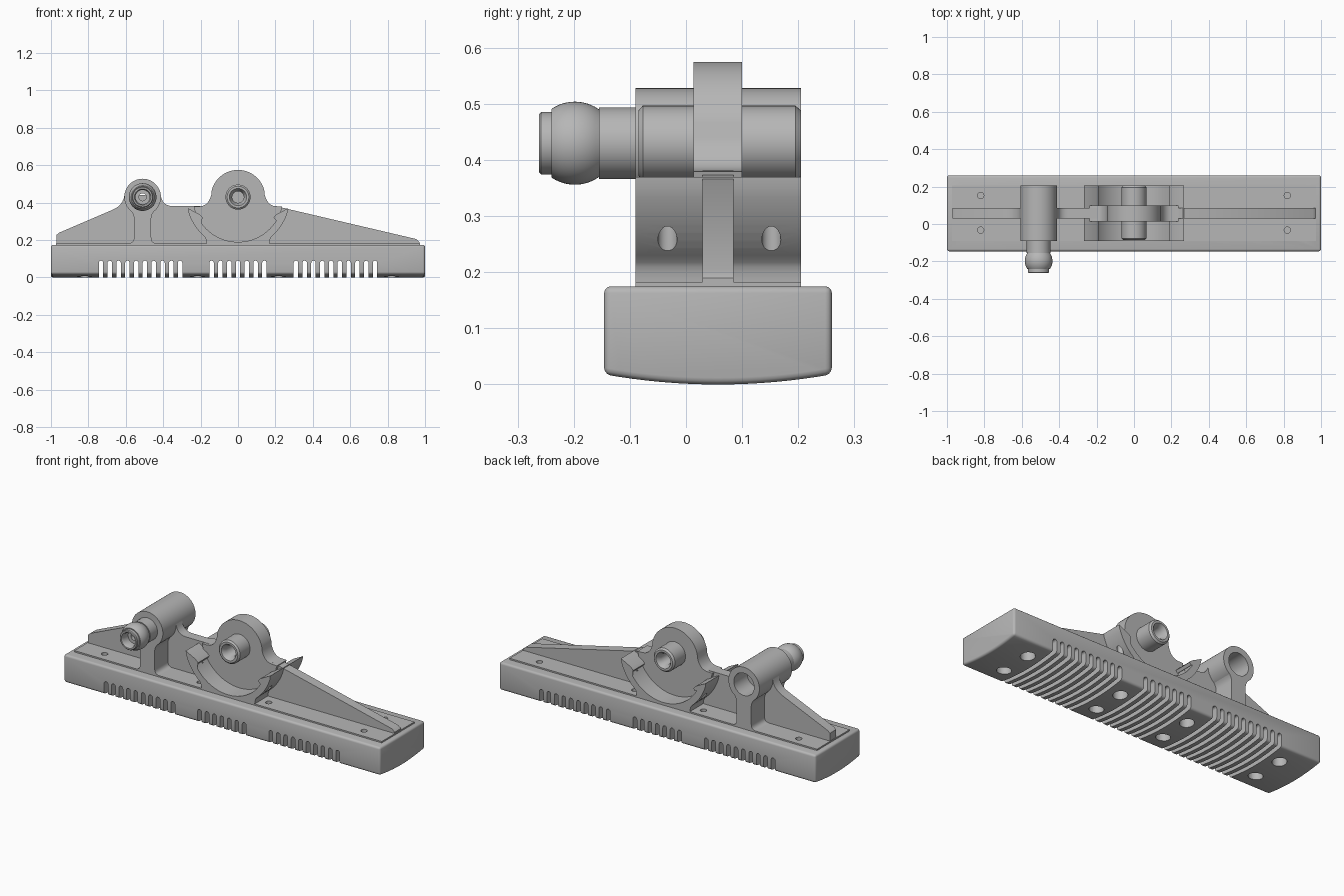
import bpy, bmesh
from math import sin, cos, pi, radians, sqrt

old = bpy.data.objects.get("Cube")
if old:
    bpy.data.objects.remove(old, do_unlink=True)

grey = bpy.data.materials.new("plain grey")
grey.use_nodes = True
grey.diffuse_color = (0.47, 0.47, 0.47, 1)
grey.node_tree.nodes["Principled BSDF"].inputs["Base Color"].default_value = grey.diffuse_color

MID = 0.057              # middle of the base across y
PIVOT = (0.0, 0.43)      # axle centre in x, z
HUB = (-0.51, 0.43)      # stud centre in x, z
BACK, FRONT = 0.205, -0.09


def make(name, bm):
    bmesh.ops.recalc_face_normals(bm, faces=bm.faces)
    mesh = bpy.data.meshes.new(name)
    bm.to_mesh(mesh)
    bm.free()
    mesh.materials.append(grey)
    ob = bpy.data.objects.new(name, mesh)
    bpy.context.collection.objects.link(ob)
    return ob


def add_prism(bm, points, y0, y1):
    """Extrude an x, z outline along y."""
    face = bm.faces.new([bm.verts.new((x, y0, z)) for x, z in points])
    out = bmesh.ops.extrude_face_region(bm, geom=[face])["geom"]
    moved = [v for v in out if isinstance(v, bmesh.types.BMVert)]
    bmesh.ops.translate(bm, verts=moved, vec=(0, y1 - y0, 0))


def prism(name, points, y0, y1):
    bm = bmesh.new()
    add_prism(bm, points, y0, y1)
    return make(name, bm)


def lathe(name, profile, centre, steps=48):
    """Spin a closed y, radius outline about an axis along y."""
    bm = bmesh.new()
    rings = []
    for i in range(steps):
        a = 2 * pi * i / steps
        rings.append([bm.verts.new((centre[0] + r * cos(a), y, centre[1] + r * sin(a)))
                      for y, r in profile])
    n = len(profile)
    for i in range(steps):
        p, q = rings[i], rings[(i + 1) % steps]
        for j in range(n):
            k = (j + 1) % n
            bm.faces.new((p[j], p[k], q[k], q[j]))
    return make(name, bm)


def arc(centre, r, start, end, steps=16):
    return [(centre[0] + r * cos(radians(start + (end - start) * i / steps)),
             centre[1] + r * sin(radians(start + (end - start) * i / steps)))
            for i in range(steps + 1)]


def curve(a, b, c, steps=6):
    """Fillet from a to c, pulled towards the corner b."""
    ts = [i / steps for i in range(steps + 1)]
    return [tuple((1 - t) ** 2 * a[k] + 2 * t * (1 - t) * b[k] + t * t * c[k]
                  for k in (0, 1)) for t in ts]


def mirrored(points):
    """Complete a symmetric outline from its right half."""
    return points + [(-x, z) for x, z in reversed(points)]


def apply(ob, mod):
    bpy.context.view_layer.objects.active = ob
    bpy.ops.object.modifier_apply(modifier=mod.name)


def bevel(ob, width):
    mod = ob.modifiers.new("Bevel", 'BEVEL')
    mod.width, mod.segments = width, 3
    mod.limit_method, mod.angle_limit = 'ANGLE', radians(35)
    apply(ob, mod)


def cut(ob, cutter):
    mod = ob.modifiers.new("Cut", 'BOOLEAN')
    mod.operation, mod.solver, mod.object = 'DIFFERENCE', 'EXACT', cutter
    apply(ob, mod)


# Base block with a gently crowned underside
half = 0.203
bm = bmesh.new()
under = [(MID + half * t, 0.018 * t * t) for t in [i / 8 for i in range(-8, 9)]]
section = under + [(MID + half, 0.175), (MID - half, 0.175)]
end = bm.faces.new([bm.verts.new((-1, y, z)) for y, z in section])
out = bmesh.ops.extrude_face_region(bm, geom=[end])["geom"]
bmesh.ops.translate(bm, verts=[v for v in out if isinstance(v, bmesh.types.BMVert)],
                    vec=(2, 0, 0))
base = make("base_block", bm)
bevel(base, 0.012)

# Round-topped slots across the underside
bm = bmesh.new()
slot_w, pitch = 0.012, 0.047
for centre, count in ((-0.521, 10), (0, 7), (0.521, 10)):
    for i in range(count):
        x = centre + (i - (count - 1) / 2) * pitch
        outline = [(x - slot_w, -0.05)] + [(x + slot_w, -0.05)]
        outline += arc((x, 0.078), slot_w, 0, 180, 8)
        add_prism(bm, outline, -0.3, 0.4)
slots = make("slot_cutter", bm)
cut(base, slots)

# Raised deck and pivot cradle
deck = prism("deck_plate", [(-0.972, 0.16), (0.972, 0.16), (0.972, 0.183), (-0.972, 0.183)],
             FRONT, BACK)
lip = [(0.268, 0.37), (0.205, 0.338), (0.19, 0.322), (0.2, 0.308), (0.215, 0.32)]
inner = arc(PIVOT, 0.24, -27, -90, 14)
outer = arc(PIVOT, 0.277, -50, -13, 10)
foot = curve((0.168, 0.17), (0.168, 0.205), outer[0], 4)
right = list(reversed(inner)) + lip[::-1] + outer[::-1][1:] + foot[::-1][1:]
# the two halves meet at the lowest point of the bowl
left = [(-x, z) for x, z in reversed(right)][:-1]
cradle = prism("pivot_cradle", right + left, FRONT, BACK)

# Screw holes, wide below and narrow above
bm = bmesh.new()
for x in (-0.82, -0.217, 0.217, 0.82):
    for y in (-0.033, 0.152):
        for r, z0, z1 in ((0.038, -0.1, 0.1), (0.017, 0.08, 0.3)):
            made = bmesh.ops.create_cone(bm, cap_ends=True, segments=24, radius1=r,
                                         radius2=r, depth=z1 - z0)
            bmesh.ops.translate(bm, verts=made["verts"], vec=(x, y, (z0 + z1) / 2))
screws = make("screw_hole_cutter", bm)
screws.data.update()
for ob in (base, deck, cradle):
    cut(ob, screws)
for ob in (slots, screws):
    bpy.data.objects.remove(ob, do_unlink=True)

# Long central rib, sloping to both ends
rib = [(-0.97, 0.17), (-0.97, 0.228), (-0.955, 0.24)]
rib += curve((-0.68, 0.358), (-0.615, 0.382), (-0.607, 0.44))
rib += curve((-0.413, 0.44), (-0.405, 0.382), (-0.35, 0.382))
rib += [(0.2, 0.382), (0.955, 0.205), (0.97, 0.19), (0.97, 0.17)]
prism("centre_rib", rib, 0.029, 0.085)

# Pivot disc with flared shoulders, filling the cradle
disc = arc(PIVOT, 0.242, -90, -12, 14)
disc += curve((0.2, 0.381), (0.158, 0.385), (0.143, 0.44))
disc += arc(PIVOT, 0.145, 8, 90, 14)[1:]
disc_left = [(-x, z) for x, z in reversed(disc)][1:-1]
prism("pivot_disc", disc + disc_left, 0.013, 0.1)

# Hollow pivot axle
lathe("pivot_axle", [(-0.085, 0.058), (-0.077, 0.067), (0.195, 0.067), (BACK, 0.058),
                     (BACK, 0.046), (0.18, 0.031), (-0.06, 0.031), (-0.085, 0.046)], PIVOT)

# Stud hub and its column
lathe("stud_hub", [(FRONT, 0.06), (FRONT, 0.098), (BACK, 0.098), (BACK, 0.064),
                   (-0.05, 0.064), (-0.05, 0.06)], HUB)
column = [(0.08, 0.17), (0.08, 0.183)]
column += curve((0.075, 0.183), (0.046, 0.183), (0.046, 0.215))
column += curve((0.046, 0.315), (0.046, 0.335), (0.062, 0.356))
prism("hub_column", [(x + HUB[0], z) for x, z in mirrored(column)], FRONT, BACK)

# Ball stud with a stepped socket
ball = [(y, sqrt(0.074 ** 2 - (y + 0.198) ** 2))
        for y in [-0.24 + 0.085 * i / 12 for i in range(13)]]
stud = [(-0.25, 0.038), (-0.262, 0.044), (-0.262, 0.052), (-0.258, 0.056), (-0.24, 0.056)]
stud += ball + [(-0.155, 0.064), (0.0, 0.064), (0.0, 0.02), (-0.21, 0.02), (-0.21, 0.038)]
lathe("ball_stud", stud, HUB)

# Smooth rounds, sharp edges
for ob in bpy.context.scene.objects:
    ob.select_set(ob.type == 'MESH')
bpy.context.view_layer.objects.active = base
bpy.ops.object.shade_smooth_by_angle(angle=radians(32))
